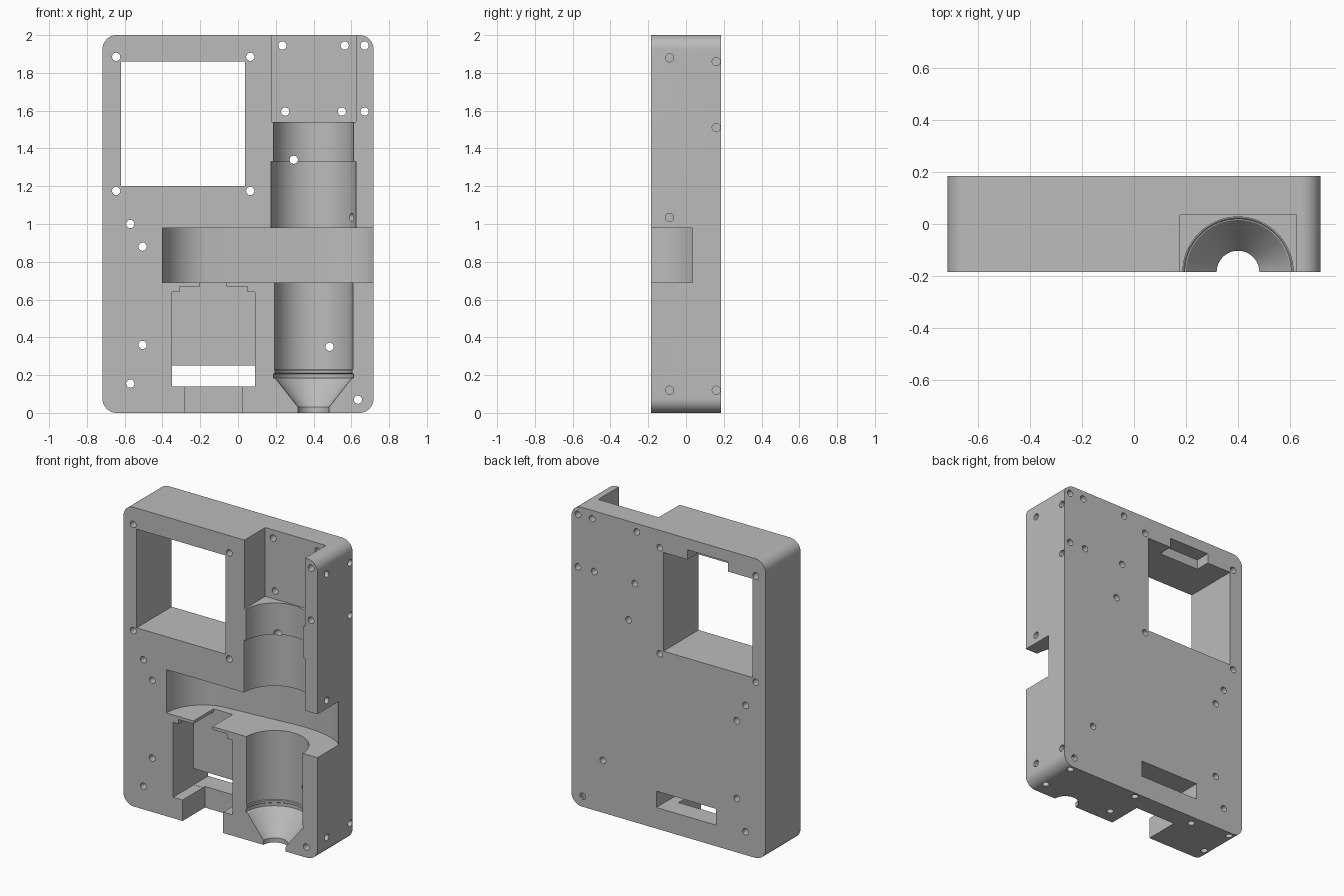
import bpy, bmesh
from math import sin, cos, pi, radians
from mathutils import Matrix, Vector

old = bpy.data.objects.get("Cube")
if old:
    bpy.data.objects.remove(old, do_unlink=True)

W, D, H = 0.7175, 0.185, 2.0      # half width, half depth, height
TUBE_X = 0.4                      # axis of the stepped tube cavity

grey = bpy.data.materials.new("matte grey")
grey.use_nodes = True
grey.diffuse_color = (0.5, 0.5, 0.5, 1)
grey.node_tree.nodes["Principled BSDF"].inputs["Base Color"].default_value = (0.5, 0.5, 0.5, 1)


def finish(bm, name):
    bmesh.ops.recalc_face_normals(bm, faces=bm.faces)
    mesh = bpy.data.meshes.new(name)
    bm.to_mesh(mesh)
    bm.free()
    ob = bpy.data.objects.new(name, mesh)
    bpy.context.collection.objects.link(ob)
    mesh.materials.append(grey)
    return ob


def prism(name, points, direction):
    """Extrude a closed outline of 3D points along a direction."""
    bm = bmesh.new()
    face = bm.faces.new([bm.verts.new(p) for p in points])
    ext = bmesh.ops.extrude_face_region(bm, geom=[face])
    verts = [v for v in ext["geom"] if isinstance(v, bmesh.types.BMVert)]
    bmesh.ops.translate(bm, verts=verts, vec=direction)
    return finish(bm, name)


def box(x0, x1, y0, y1, z0, z1):
    return prism("pocket_cutter", [(x0, y0, z0), (x1, y0, z0), (x1, y0, z1), (x0, y0, z1)],
                 (0, y1 - y0, 0))


def rod(centre, axis, length, radius=0.022):
    bm = bmesh.new()
    turn = Vector((0, 0, 1)).rotation_difference(Vector(axis)).to_matrix().to_4x4()
    bmesh.ops.create_cone(bm, cap_ends=True, segments=16, radius1=radius, radius2=radius,
                          depth=length, matrix=Matrix.Translation(centre) @ turn)
    return finish(bm, "hole_cutter")


def lathe(profile, segments=96):
    """Revolve (radius, z) pairs about the tube axis."""
    bm = bmesh.new()
    rings = []
    for r, z in profile:
        rings.append([bm.verts.new((TUBE_X + r * cos(2 * pi * (i + 0.5) / segments),
                                    -D + r * sin(2 * pi * (i + 0.5) / segments), z))
                      for i in range(segments)])
    for a, b in zip(rings, rings[1:]):
        for i in range(segments):
            j = (i + 1) % segments
            bm.faces.new((a[i], a[j], b[j], b[i]))
    bm.faces.new(rings[0])
    bm.faces.new(rings[-1])
    return finish(bm, "tube_cutter")


# Housing block with rounded corners
R = 0.075
outline = []
for cx, cz, start in ((W - R, H - R, 0), (R - W, H - R, 90), (R - W, R, 180), (W - R, R, 270)):
    for i in range(13):
        a = radians(start + 7.5 * i)
        outline.append((cx + R * cos(a), -D, cz + R * sin(a)))
housing = prism("housing", outline, (0, 2 * D, 0))

F, B = -0.3, 0.3                  # beyond the front and back faces
cutters = [
    box(-0.62, 0.037, F, B, 1.2, 1.86),          # window
    box(-0.44, -0.14, 0.085, B, 1.8, 1.925),     # notch above window, from the back
    box(0.177, 0.625, F, 0.035, 1.54, 2.2),      # upper slot
    box(-0.35, 0.09, F, 0.03, 0.14, 0.64),       # motor pocket
    box(-0.31, 0.05, F, 0.029, 0.5, 0.67),       # motor pocket step
    box(-0.2, -0.06, F, 0.028, 0.5, 0.75),       # motor shaft opening
    box(-0.35, 0.09, F, B, 0.141, 0.25),         # slot through the back
    box(-0.28, 0.02, F, 0.05, -0.1, 0.2),        # bottom notch
]

# Belt pocket: round at the small end, wide curve at the tube end
belt = [(-0.4, F, 0.69)]
belt += [(-0.13 + 0.27 * cos(radians(a)), -D + 0.27 * sin(radians(a)), 0.69)
         for a in range(180, 95, -6)]
belt += [(TUBE_X + 0.33 * cos(radians(a)), 0.13 * sin(radians(a)), 0.69)
         for a in range(96, -1, -6)]
belt.append((0.73, F, 0.69))
cutters.append(prism("belt_cutter", belt, (0, 0, 0.29)))

# Stepped tube with a conical tip
cutters.append(lathe([(0.082, -0.05), (0.082, 0.03), (0.2, 0.18), (0.212, 0.185), (0.212, 0.205),
                      (0.204, 0.21), (0.204, 0.225), (0.208, 0.23), (0.208, 0.92),
                      (0.225, 0.92), (0.225, 1.33), (0.212, 1.33), (0.212, 1.6)]))

# Screw holes through from front to back
for x, z in ((-0.645, 1.885), (0.065, 1.885), (-0.645, 1.175), (0.065, 1.175),
             (-0.57, 1.0), (-0.505, 0.88), (-0.505, 0.36), (-0.57, 0.155),
             (0.235, 1.945), (0.565, 1.945), (0.67, 1.945), (0.25, 1.595),
             (0.55, 1.595), (0.67, 1.595), (0.295, 1.34), (0.485, 0.35), (0.635, 0.07)):
    cutters.append(rod((x, 0, z), (0, 1, 0), 0.6))
# Screw holes in the left side
for y, z in ((-0.087, 1.88), (0.16, 1.86), (0.16, 1.51), (-0.087, 1.035),
             (-0.087, 0.12), (0.16, 0.12)):
    cutters.append(rod((W, y, z), (1, 0, 0), 0.26))
# Screw holes in the bottom
for x in (-0.64, 0.12, 0.64):
    for y in (-0.087, 0.15):
        cutters.append(rod((x, y, 0), (0, 0, 1), 0.2))
cutters.append(rod((-0.36, 0.12, 0), (0, 0, 1), 0.2))

# Cut everything out of the housing
bpy.context.view_layer.objects.active = housing
for c in cutters:
    c.hide_render = True
    mod = housing.modifiers.new("cut", "BOOLEAN")
    mod.operation = "DIFFERENCE"
    mod.solver = "EXACT"
    mod.object = c
    bpy.ops.object.modifier_apply(modifier=mod.name)
    bpy.data.objects.remove(c, do_unlink=True)

bpy.ops.object.select_all(action="DESELECT")
housing.select_set(True)
bpy.ops.object.shade_smooth_by_angle(angle=radians(25))
